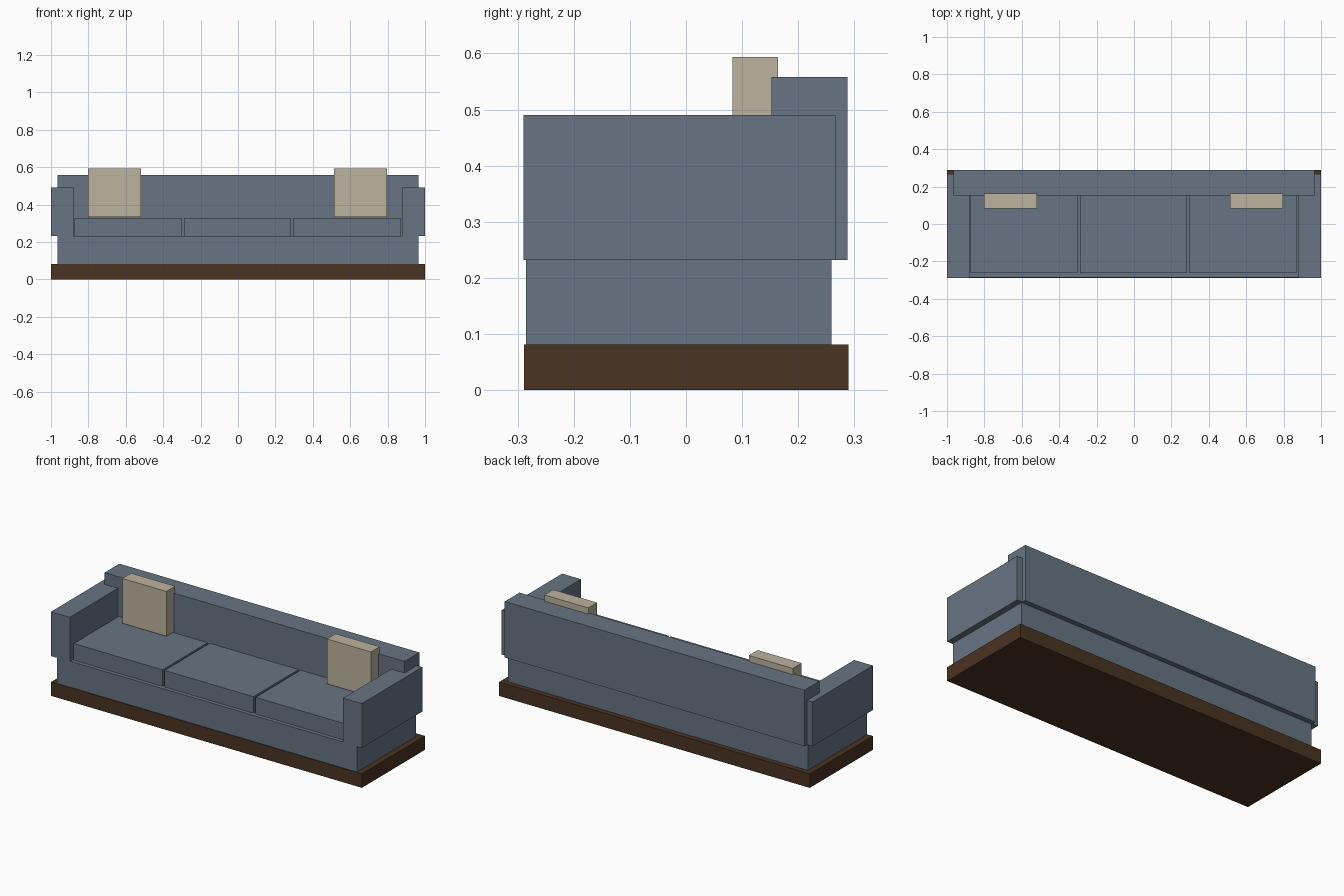
import bpy
import bmesh

if "Cube" in bpy.data.objects:
    bpy.data.objects.remove(bpy.data.objects["Cube"])


def material(name, srgb):
    m = bpy.data.materials.new(name)
    lin = [(c / 255 / 12.92) if c < 11 else ((c / 255 + 0.055) / 1.055) ** 2.4 for c in srgb]
    m.diffuse_color = (*lin, 1)
    m.use_nodes = True
    m.node_tree.nodes["Principled BSDF"].inputs["Base Color"].default_value = m.diffuse_color
    return m


blue = material("slate blue fabric", (103, 117, 131))
tan = material("beige fabric", (188, 179, 158))
brown = material("dark wood", (74, 51, 34))


def box(name, x, y, z, mat):
    """Flat-faced box from its x, y and z ranges."""
    bm = bmesh.new()
    bmesh.ops.create_cube(bm, size=1)
    for v in bm.verts:
        for i, (lo, hi) in enumerate((x, y, z)):
            v.co[i] = hi if v.co[i] > 0 else lo
    me = bpy.data.meshes.new(name)
    bm.to_mesh(me)
    bm.free()
    me.materials.append(mat)
    ob = bpy.data.objects.new(name, me)
    bpy.context.collection.objects.link(ob)
    return ob


# Wooden plinth and upholstered base
box("plinth", (-1, 1), (-0.289, 0.29), (0, 0.081), brown)
box("seat_base", (-0.965, 0.965), (-0.285, 0.259), (0.081, 0.232), blue)

# Backrest
box("backrest", (-0.965, 0.965), (0.152, 0.288), (0.232, 0.558), blue)

# Arms
box("left_arm", (-1, -0.879), (-0.29, 0.266), (0.232, 0.49), blue)
box("right_arm", (0.879, 1), (-0.29, 0.266), (0.232, 0.49), blue)

# Three seat cushions
for i, side in enumerate(("left", "middle", "right")):
    x0 = -0.874 + i * 0.585
    box(side + "_seat_cushion", (x0, x0 + 0.572), (-0.262, 0.155), (0.232, 0.328), blue)

# Two throw pillows
for side, x0 in (("left", -0.802), ("right", 0.514)):
    box(side + "_pillow", (x0, x0 + 0.283), (0.083, 0.164), (0.333, 0.594), tan)
